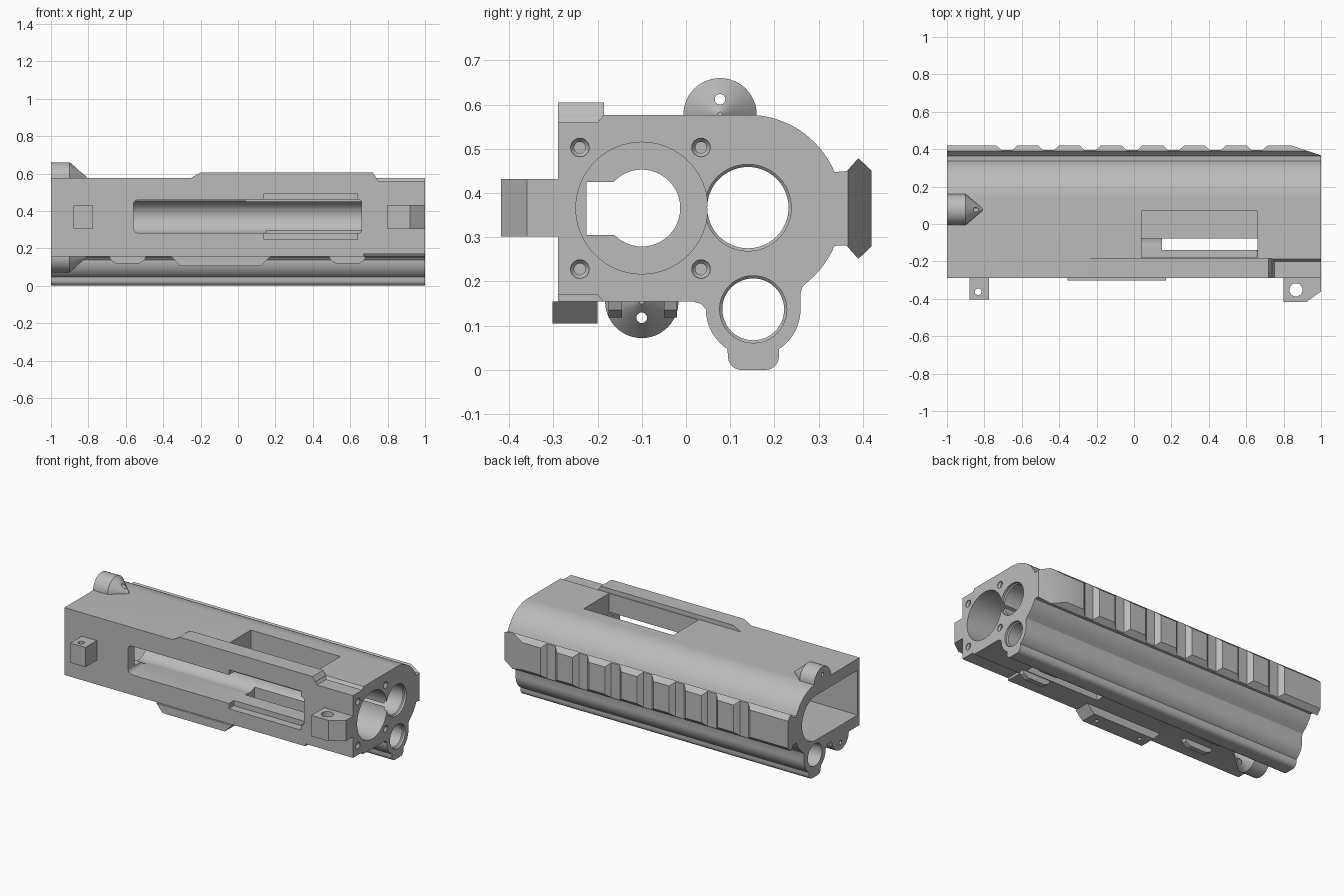
import bpy, bmesh
from math import sin, cos, radians

old = bpy.data.objects.get("Cube")
if old:
    bpy.data.objects.remove(old, do_unlink=True)

grey = bpy.data.materials.new("plain grey")
grey.use_nodes = True
grey.diffuse_color = (0.5, 0.5, 0.5, 1)
grey.node_tree.nodes["Principled BSDF"].inputs["Base Color"].default_value = (0.5, 0.5, 0.5, 1)


def arc(u, v, r, start, end, n=12):
    step = (end - start) / n
    return [(u + r * cos(radians(start + i * step)), v + r * sin(radians(start + i * step)))
            for i in range(n + 1)]


def circle(u, v, r, n=48):
    return arc(u, v, r, 0, 360, n)[:-1]


def rect(u0, u1, v0, v1):
    return [(u0, v0), (u1, v0), (u1, v1), (u0, v1)]


def loft(name, axis, *sections):
    """Join matching outlines placed at positions along one axis."""
    place = {"x": lambda a, p: (a, p[0], p[1]),
             "y": lambda a, p: (p[0], a, p[1]),
             "z": lambda a, p: (p[0], p[1], a)}[axis]
    bm = bmesh.new()
    rings = [[bm.verts.new(place(a, p)) for p in pts] for a, pts in sections]
    n = len(rings[0])
    for lo, hi in zip(rings, rings[1:]):
        for i in range(n):
            j = (i + 1) % n
            bm.faces.new((lo[i], lo[j], hi[j], hi[i]))
    bm.faces.new(rings[0][::-1])
    bm.faces.new(rings[-1])
    bmesh.ops.recalc_face_normals(bm, faces=bm.faces)
    mesh = bpy.data.meshes.new(name)
    bm.to_mesh(mesh)
    bm.free()
    mesh.materials.append(grey)
    ob = bpy.data.objects.new(name, mesh)
    bpy.context.collection.objects.link(ob)
    return ob


def prism(name, axis, a, b, pts):
    return loft(name, axis, (a, pts), (b, pts))


def activate(ob):
    bpy.ops.object.select_all(action="DESELECT")
    ob.select_set(True)
    bpy.context.view_layer.objects.active = ob


def cut(ob, axis, *sections):
    cutter = loft("cutter", axis, *sections)
    cutter.hide_render = True
    mod = ob.modifiers.new("cut", "BOOLEAN")
    mod.operation = "DIFFERENCE"
    mod.solver = "EXACT"
    mod.object = cutter
    activate(ob)
    bpy.ops.object.modifier_apply(modifier=mod.name)
    bpy.data.objects.remove(cutter, do_unlink=True)


def cut_prism(ob, axis, a, b, pts):
    cut(ob, axis, (a, pts), (b, pts))


# Main body outline: boxy front, round upper back, lower tube with a foot
TOP, BASE, FRONT = 0.577, 0.155, -0.29
outline = [(FRONT, BASE), (0.015, BASE), (0.035, 0.149)]
outline += arc(0.152, 0.137, 0.107, 180, 237, 10)
outline += arc(0.125, 0.03, 0.03, 180, 270, 6) + arc(0.18, 0.03, 0.03, 270, 360, 6)
outline += arc(0.152, 0.137, 0.107, -57, 0, 10)
outline += [(0.259, 0.172), (0.263, 0.188)]
outline += arc(0.14, 0.364, 0.213, -50, -23, 8)
outline += [(0.366, 0.281), (0.366, 0.45)]
outline += arc(0.14, 0.364, 0.213, 23, 90, 18) + [(FRONT, TOP)]
body = prism("body", "x", -1, 1, outline)

# Rear chamber, main bore with key slot, wide mouth
chamber = [(-0.27, 0.225)] + arc(0.14, 0.365, 0.14, -90, 90, 20) + [(-0.27, 0.505)]
cut_prism(body, "x", -1.02, -0.62, chamber)
cut_prism(body, "x", -0.7, 0.8, circle(-0.1, 0.366, 0.087))
cut_prism(body, "x", 0.68, 1.02, circle(-0.1, 0.366, 0.149, 64))
cut_prism(body, "x", -0.7, 0.8, rect(-0.225, -0.1, 0.305, 0.425))

# Two through tubes with chamfered mouths
for y, z, r in ((0.14, 0.367, 0.092), (0.152, 0.137, 0.07)):
    wide, narrow = circle(y, z, r + 0.006), circle(y, z, r)
    cut(body, "x", (-1.02, narrow), (0.98, narrow), (0.986, wide), (1.02, wide))

# Countersunk screw holes around the mouth
for y in (-0.24, 0.034):
    for z in (0.228, 0.503):
        wide, narrow = circle(y, z, 0.021, 24), circle(y, z, 0.013, 24)
        cut(body, "x", (0.88, narrow), (0.985, narrow), (0.995, wide), (1.02, wide))

# Side window with a wider section, top window and bottom slot
window = (arc(-0.53, 0.311, 0.03, 180, 270, 6) + arc(0.645, 0.296, 0.015, 270, 360, 4)
          + arc(0.645, 0.445, 0.015, 0, 90, 4) + arc(-0.53, 0.43, 0.03, 90, 180, 6))
cut_prism(body, "y", -0.35, -0.1, window)
cut_prism(body, "y", -0.35, -0.24, rect(0.14, 0.64, 0.248, 0.492))
cut_prism(body, "z", 0.45, 0.7, rect(0.04, 0.66, -0.18, 0.07))
cut_prism(body, "z", 0.1, 0.37, rect(0.15, 0.66, -0.14, -0.05))

# Relief steps along the front corners at the mouth end
cut_prism(body, "x", 0.74, 1.02, [(-0.35, 0.56), (-0.2, 0.56), (-0.175, 0.59), (-0.35, 0.59)])
cut_prism(body, "x", 0.67, 1.02, [(-0.35, 0.17), (-0.2, 0.17), (-0.175, 0.14), (-0.35, 0.14)])

# Raised pads with sloped ends
top_pad = prism("top_pad", "y", FRONT, -0.185,
                [(-0.25, 0.57), (-0.25, TOP), (-0.2, 0.605), (0.72, 0.605), (0.75, 0.56)])
bottom_pad = prism("bottom_pad", "y", -0.302, -0.2,
                   [(-0.355, BASE), (-0.31, 0.105), (0.12, 0.105), (0.17, BASE)])
for x in (-0.25, 0.06):
    cut_prism(bottom_pad, "z", 0.09, 0.15, circle(x, -0.25, 0.012, 16))

# Small tabs under the body
for k, x in enumerate((-0.59, 0.585)):
    for side, y in (("front", -0.16), ("back", -0.035)):
        prism(f"{side}_tab_{k + 1}", "y", y - 0.015, y + 0.015,
              [(x - 0.1, 0.16), (x - 0.09, 0.135), (x - 0.06, 0.118),
               (x + 0.06, 0.118), (x + 0.09, 0.135), (x + 0.1, 0.16)])

# Half-round bosses with tapered noses
for name, y, z, hole in (("top_boss", 0.077, TOP, 0.612), ("bottom_boss", -0.1, BASE, 0.118)):
    a0 = 0 if z == TOP else 180
    big, tip = arc(y, z, 0.083, a0, a0 + 180, 24), arc(y, z, 0.006, a0, a0 + 180, 24)
    boss = loft(name, "x", (-1, big), (-0.9, big), (-0.81, tip))
    cut_prism(boss, "x", -1.1, -0.7, circle(y, hole, 0.012, 20))

# Front lugs with upright holes
rear_lug = prism("rear_lug", "z", 0.307, 0.43, rect(-0.88, -0.775, -0.403, FRONT + 0.005))
cut_prism(rear_lug, "z", 0.2, 0.5, circle(-0.833, -0.362, 0.018, 24))
mouth_lug = prism("mouth_lug", "z", 0.302, 0.432,
                  [(0.8, -0.285), (0.8, -0.418), (0.92, -0.418), (1, -0.36), (1, -0.285)])
cut_prism(mouth_lug, "z", 0.2, 0.5, circle(0.866, -0.352, 0.035, 32))

# Accessory rail with cross notches and a sloped end
rail = prism("side_rail", "x", -1, 1, [(0.364, 0.28), (0.39, 0.251), (0.42, 0.28),
                                       (0.42, 0.45), (0.39, 0.479), (0.364, 0.45)])
for i in range(7):
    x = -0.68 + i * 0.223
    cut_prism(rail, "z", 0.2, 0.55,
              [(x - 0.067, 0.43), (x - 0.03, 0.395), (x + 0.03, 0.395), (x + 0.067, 0.43)])
cut_prism(rail, "z", 0.2, 0.55, [(0.84, 0.42), (1.02, 0.36), (1.02, 0.5), (0.84, 0.5)])

# Smooth the curved walls, keep hard edges
for ob in [o for o in bpy.context.collection.objects if o.type == "MESH"]:
    if ob.data.materials and ob.data.materials[0] == grey:
        activate(ob)
        bpy.ops.object.shade_smooth_by_angle(angle=radians(25))
